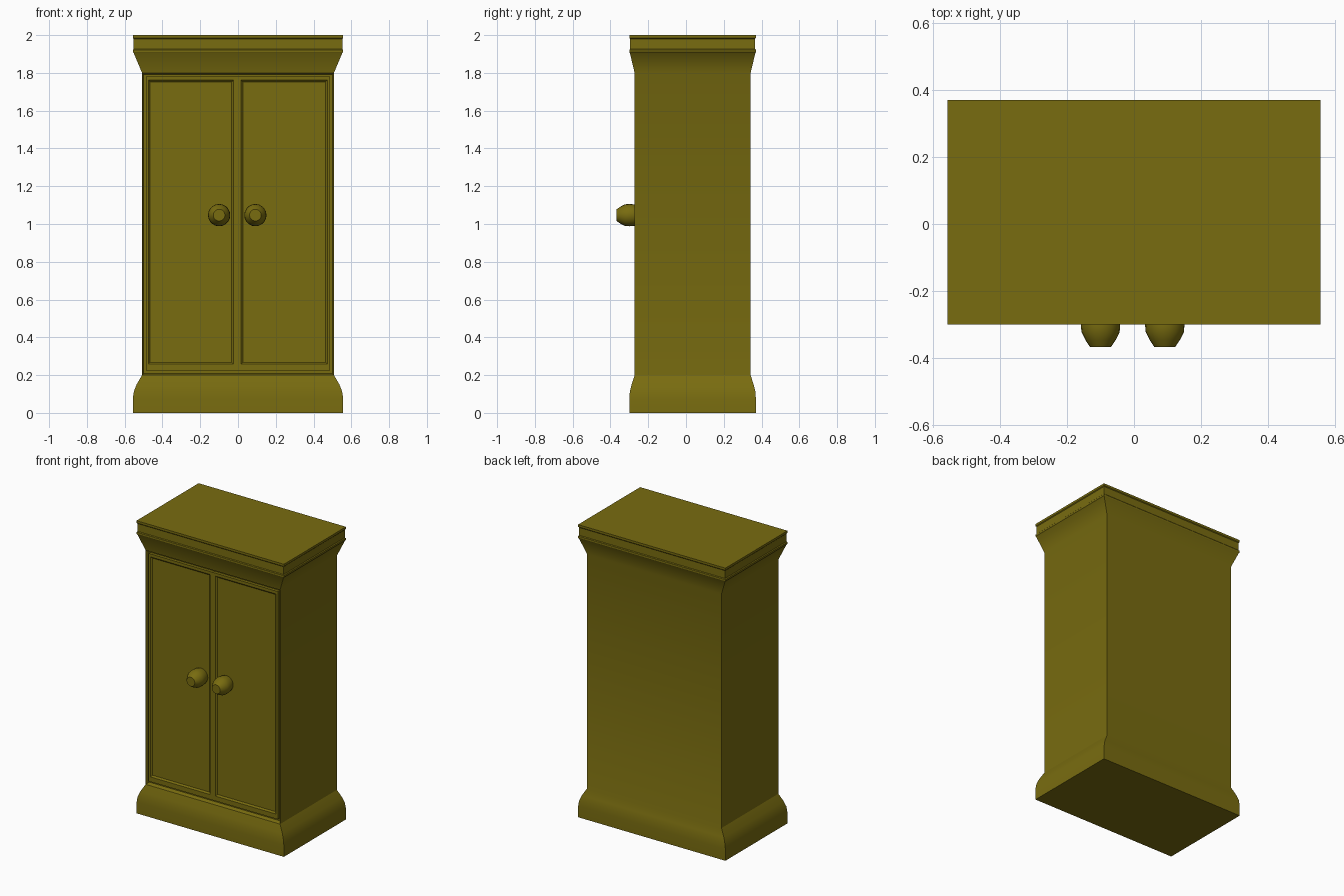
import bpy, bmesh, math

if "Cube" in bpy.data.objects:
    bpy.data.objects.remove(bpy.data.objects["Cube"], do_unlink=True)

# One olive wood colour for the whole cabinet
wood = bpy.data.materials.new("olive_wood")
wood.use_nodes = True
OLIVE = (0.19, 0.15, 0.005, 1)
wood.diffuse_color = OLIVE
bsdf = wood.node_tree.nodes["Principled BSDF"]
bsdf.inputs["Base Color"].default_value = OLIVE
bsdf.inputs["Roughness"].default_value = 0.8

MID_Y = 0.035


def loft(name, rings, smooth_angle, edit=None):
    """Bridge equal-sized rings of points and cap both ends."""
    bm = bmesh.new()
    loops = [[bm.verts.new(p) for p in ring] for ring in rings]
    n = len(loops[0])
    for a, b in zip(loops, loops[1:]):
        for i in range(n):
            j = (i + 1) % n
            bm.faces.new((a[i], a[j], b[j], b[i]))
    bm.faces.new(loops[0][::-1])
    bm.faces.new(loops[-1])
    bmesh.ops.recalc_face_normals(bm, faces=bm.faces)
    if edit:
        edit(bm)
    mesh = bpy.data.meshes.new(name)
    bm.to_mesh(mesh)
    bm.free()
    mesh.materials.append(wood)
    obj = bpy.data.objects.new(name, mesh)
    bpy.context.collection.objects.link(obj)
    bpy.ops.object.select_all(action="DESELECT")
    obj.select_set(True)
    bpy.context.view_layer.objects.active = obj
    bpy.ops.object.shade_smooth_by_angle(angle=math.radians(smooth_angle))
    return obj


def flat_ring(hx, hy, z):
    return [(sx * hx, MID_Y + sy * hy, z)
            for sx, sy in ((-1, -1), (1, -1), (1, 1), (-1, 1))]


def upright_ring(x0, x1, z0, z1, y):
    return [(x0, y, z0), (x1, y, z0), (x1, y, z1), (x0, y, z1)]


def recess_front(bm):
    front = min(bm.faces, key=lambda f: f.normal.y * f.calc_area())
    bmesh.ops.inset_region(bm, faces=[front], thickness=0.012)
    bmesh.ops.translate(bm, verts=front.verts, vec=(0, 0.025, 0))


# Cabinet shell: flared plinth, straight body, flared cornice with a band
profile = [(0.557, 0.335, 0), (0.557, 0.335, 0.075), (0.551, 0.332, 0.115),
           (0.537, 0.323, 0.15), (0.508, 0.307, 0.2), (0.508, 0.307, 1.8),
           (0.552, 0.332, 1.905), (0.557, 0.335, 1.91), (0.557, 0.335, 1.922),
           (0.552, 0.331, 1.927), (0.552, 0.331, 1.98), (0.557, 0.335, 1.985),
           (0.557, 0.335, 2.0)]
loft("cabinet_shell", [flat_ring(*p) for p in profile], 25, recess_front)

# Doors with a sunken panel, and their knobs
for side, x0, x1, knob_x in (("right", -0.488, -0.006, -0.1),
                             ("left", -0.004, 0.488, 0.092)):
    z0, z1, y = 0.225, 1.782, -0.267
    px0, px1 = x0 + 0.013, x1 - 0.018
    if side == "left":
        px0, px1 = x0 + 0.02, x1 - 0.015
    loft(side + "_door", [
        upright_ring(x0, x1, z0, z1, -0.24),
        upright_ring(x0, x1, z0, z1, y),
        upright_ring(px0, px1, 0.258, 1.762, y),
        upright_ring(px0 + 0.01, px1 - 0.01, 0.268, 1.752, y + 0.01),
    ], 20)

    knob = [(0.05, -0.25), (0.057, -0.275), (0.059, -0.3), (0.057, -0.323),
            (0.045, -0.347), (0.031, -0.368)]
    turn = [2 * math.pi * i / 20 for i in range(20)]
    loft(side + "_knob", [[(knob_x + r * math.cos(a), ky, 1.047 + r * math.sin(a))
                           for a in turn] for r, ky in knob], 35)
